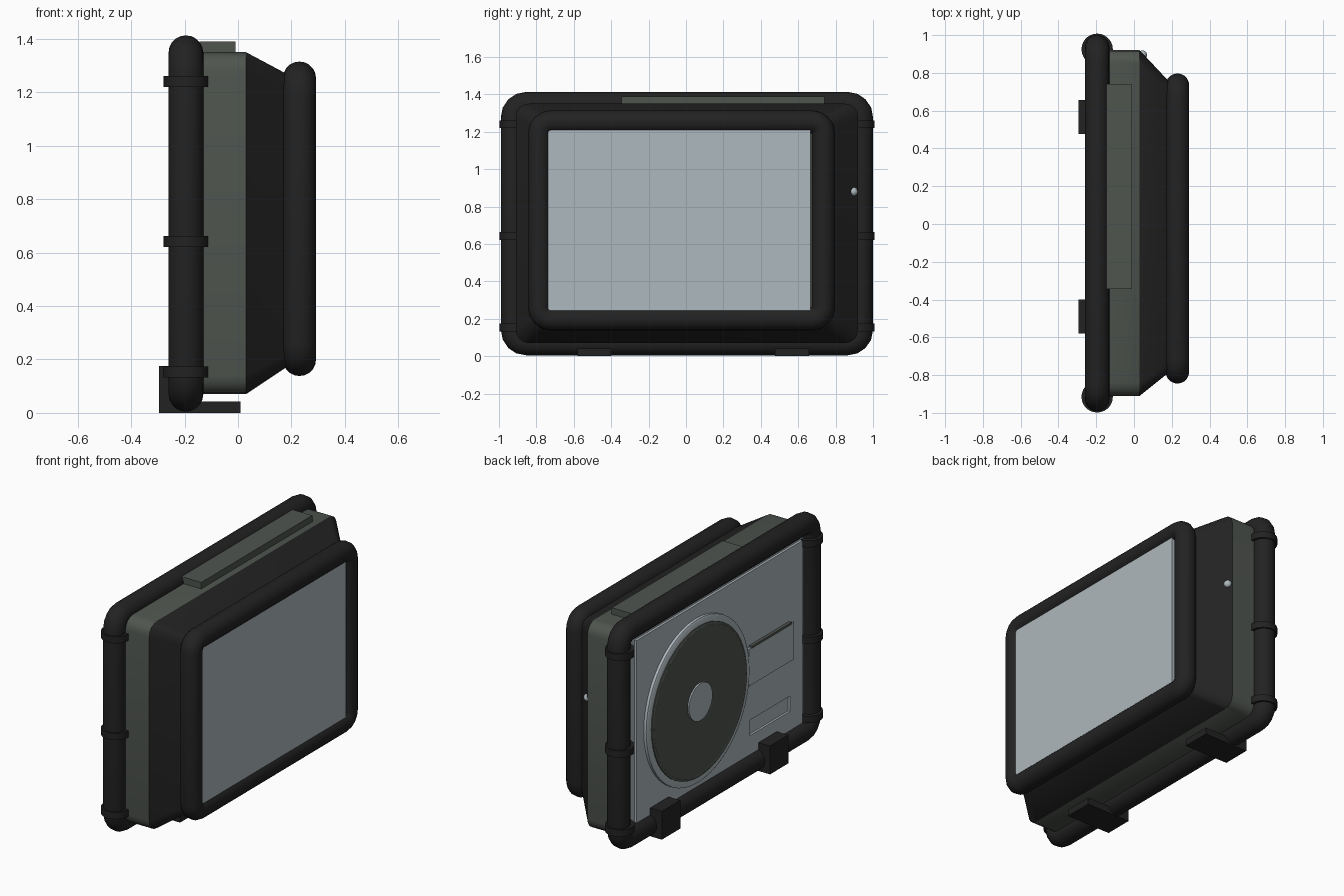
import bpy, bmesh, math
from mathutils import Matrix

if "Cube" in bpy.data.objects:
    bpy.data.objects.remove(bpy.data.objects["Cube"])


def material(name, rgb):
    m = bpy.data.materials.new(name)
    m.diffuse_color = (*rgb, 1)
    m.use_nodes = True
    m.node_tree.nodes["Principled BSDF"].inputs["Base Color"].default_value = m.diffuse_color
    return m


BLACK = material("rubber black", (0.016, 0.016, 0.016))
GREEN = material("green grey", (0.078, 0.090, 0.078))
PALE = material("pale blue grey", (0.42, 0.48, 0.51))


def finish(name, bm, mats, smooth=True):
    bmesh.ops.recalc_face_normals(bm, faces=bm.faces)
    me = bpy.data.meshes.new(name)
    bm.to_mesh(me)
    bm.free()
    for m in mats:
        me.materials.append(m)
    ob = bpy.data.objects.new(name, me)
    bpy.context.collection.objects.link(ob)
    if smooth:
        bpy.ops.object.select_all(action='DESELECT')
        ob.select_set(True)
        bpy.context.view_layer.objects.active = ob
        bpy.ops.object.shade_smooth_by_angle(angle=math.radians(35))
    return ob


def rounded_rect(x, y0, y1, z0, z1, r, n=4):
    """Rounded rectangle outline in the plane at x."""
    r = max(r, 0.002)
    pts = []
    corners = [(y1 - r, z1 - r), (y0 + r, z1 - r), (y0 + r, z0 + r), (y1 - r, z0 + r)]
    for k, (cy, cz) in enumerate(corners):
        for i in range(n + 1):
            a = math.pi / 2 * (k + i / n)
            pts.append((x, cy + r * math.cos(a), cz + r * math.sin(a)))
    return pts


def loft(bm, rings, closed=False):
    vs = [[bm.verts.new(p) for p in ring] for ring in rings]
    n = len(vs[0])
    pairs = list(zip(vs, vs[1:])) + ([(vs[-1], vs[0])] if closed else [])
    for a, b in pairs:
        for i in range(n):
            j = (i + 1) % n
            bm.faces.new((a[i], a[j], b[j], b[i]))
    if not closed:
        bm.faces.new(vs[0])
        bm.faces.new(vs[-1])


def tube_frame(name, x, y0, y1, z0, z1, corner, r, sides=20):
    """Tube swept round a rounded rectangle."""
    bm = bmesh.new()
    rings = []
    for i in range(sides):
        a = 2 * math.pi * i / sides
        d = r * math.cos(a)
        rings.append(rounded_rect(x + r * math.sin(a), y0 - d, y1 + d, z0 - d, z1 + d, corner + d))
    loft(bm, rings, closed=True)
    return finish(name, bm, [BLACK])


def box(name, x0, x1, y0, y1, z0, z1, mat):
    bm = bmesh.new()
    bmesh.ops.create_cube(bm, size=1)
    for v in bm.verts:
        v.co = ((x0 + x1) / 2 + v.co.x * (x1 - x0), (y0 + y1) / 2 + v.co.y * (y1 - y0),
                (z0 + z1) / 2 + v.co.z * (z1 - z0))
    return finish(name, bm, [mat], False)


def lathe_x(name, y, z, profile, mat, sides=48):
    """Solid turned about an x axis; profile is (x, radius) pairs."""
    bm = bmesh.new()
    loft(bm, [[(x, y + r * math.cos(2 * math.pi * i / sides), z + r * math.sin(2 * math.pi * i / sides))
               for i in range(sides)] for x, r in profile])
    return finish(name, bm, [mat])


# Tube frames at the back and round the screen
tube_frame("back_frame", -0.195, -0.925, 0.935, 0.07, 1.348, 0.07, 0.065)
tube_frame("screen_frame", 0.23, -0.783, 0.735, 0.2, 1.253, 0.06, 0.062)

# Body: straight green rim, then a black taper to the screen
bm = bmesh.new()
loft(bm, [rounded_rect(-0.19, -0.91, 0.92, 0.07, 1.35, 0.07),
          rounded_rect(0.03, -0.91, 0.92, 0.07, 1.35, 0.07),
          rounded_rect(0.18, -0.79, 0.76, 0.17, 1.27, 0.05)])
for f in bm.faces:
    f.material_index = 1 if f.calc_center_median().x > 0.04 else 0
finish("body", bm, [GREEN, BLACK])

# Screen glass and the backing seen at its right edge
box("screen_backing", 0.17, 0.235, -0.77, 0.72, 0.2, 1.25, GREEN)
box("screen", 0.23, 0.272, -0.77, 0.665, 0.2, 1.255, PALE)

# Back panel with a recessed slot
box("back_base", -0.20, -0.18, -0.88, 0.88, 0.1, 1.32, PALE)
panel = box("back_panel", -0.215, -0.19, -0.83, 0.79, 0.11, 1.26, PALE)
cutter = box("slot_cutter", -0.3, -0.197, -0.71, -0.32, 0.25, 0.345, PALE)
cutter.hide_render = True
cutter.hide_viewport = True
cut = panel.modifiers.new("slot", 'BOOLEAN')
cut.object = cutter
cut.operation = 'DIFFERENCE'
box("slot_floor", -0.202, -0.196, -0.71, -0.32, 0.25, 0.345, PALE)
box("door", -0.23, -0.21, -0.725, -0.285, 0.57, 0.80, PALE)
box("door_hinge", -0.234, -0.21, -0.70, -0.31, 0.795, 0.81, GREEN)

# Round fan: pale rim, ribbed dark grille, pale hub
FY, FZ = 0.215, 0.672
lathe_x("fan_rim", FY, FZ, [(-0.20, 0.505), (-0.232, 0.505), (-0.238, 0.495), (-0.238, 0.4)], PALE)
ribs = [(-0.22, 0.465), (-0.243, 0.465)]
for i in range(10):
    r = 0.45 - i * 0.032
    ribs += [(-0.248, r), (-0.243, r - 0.016)]
lathe_x("fan_grille", FY, FZ, ribs, GREEN)
lathe_x("fan_hub", FY, FZ, [(-0.22, 0.115), (-0.252, 0.115)], PALE, 32)

# Clamp rings on the upright tubes
for side, y in (("left", -0.915), ("right", 0.925)):
    for k, z in enumerate((0.153, 0.642, 1.24)):
        bm = bmesh.new()
        bmesh.ops.create_cone(bm, cap_ends=True, segments=28, radius1=0.083, radius2=0.083, depth=0.042,
                              matrix=Matrix.Translation((-0.195, y, z)))
        finish(f"clamp_{side}_{k}", bm, [BLACK])

# Feet: flat sole with an upright block at the back
for k, y in enumerate((-0.49, 0.567)):
    box(f"foot_sole_{k}", -0.295, 0.01, y - 0.09, y + 0.09, 0, 0.042, BLACK)
    box(f"foot_block_{k}", -0.295, -0.2, y - 0.09, y + 0.09, 0, 0.175, BLACK)

# Handle bar on top and a small side knob
box("top_bar", -0.145, -0.01, -0.345, 0.74, 1.33, 1.39, GREEN)
bm = bmesh.new()
bmesh.ops.create_uvsphere(bm, u_segments=16, v_segments=10, radius=0.024,
                          matrix=Matrix.Translation((0.045, 0.895, 0.88)))
finish("side_knob", bm, [PALE])
